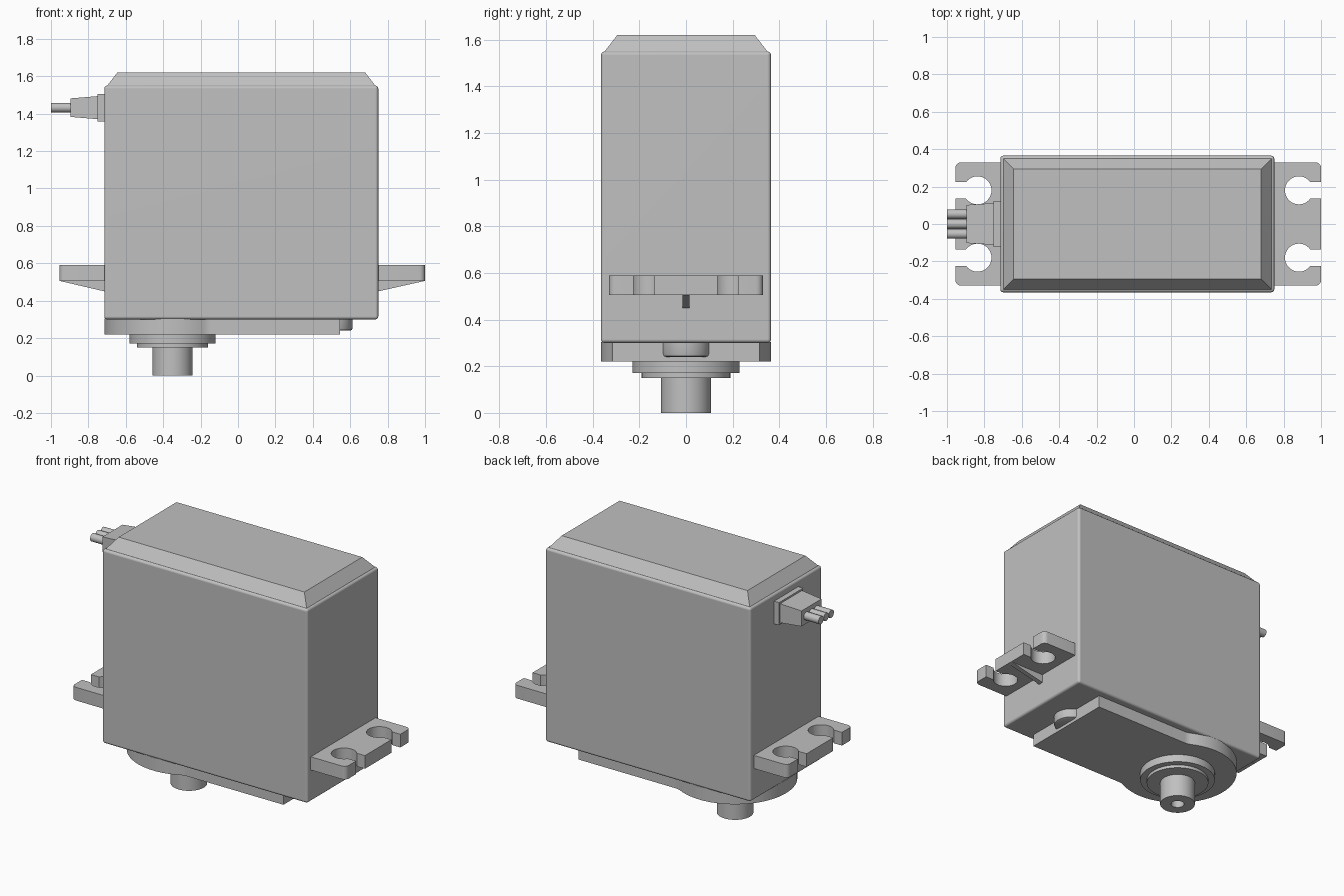
import bpy, bmesh, math
from math import sin, cos, pi

cube = bpy.data.objects.get("Cube")
if cube:
    bpy.data.objects.remove(cube)

grey = bpy.data.materials.new("plain grey")
grey.use_nodes = True
COLOUR = (0.53, 0.53, 0.53, 1)
grey.diffuse_color = COLOUR
grey.node_tree.nodes["Principled BSDF"].inputs["Base Color"].default_value = COLOUR


def finish(bm, name, smooth=True):
    bmesh.ops.recalc_face_normals(bm, faces=bm.faces)
    mesh = bpy.data.meshes.new(name)
    bm.to_mesh(mesh)
    bm.free()
    obj = bpy.data.objects.new(name, mesh)
    bpy.context.collection.objects.link(obj)
    mesh.materials.append(grey)
    if smooth:
        bpy.ops.object.select_all(action='DESELECT')
        obj.select_set(True)
        bpy.context.view_layer.objects.active = obj
        bpy.ops.object.shade_smooth_by_angle(angle=math.radians(35))
    return obj


def arc(cx, cy, r, a0, a1, n):
    steps = [a0 + (a1 - a0) * i / n for i in range(n + 1)]
    return [(cx + r * cos(a), cy + r * sin(a)) for a in steps]


def prism(name, outline, low, high, place=lambda u, v, w: (u, v, w), smooth=True):
    """Extrude a flat outline; place maps outline and depth to x, y, z."""
    bm = bmesh.new()
    face = bm.faces.new([bm.verts.new((u, v, low)) for u, v in outline])
    top = bmesh.ops.extrude_face_region(bm, geom=[face])["geom"]
    for v in top:
        if isinstance(v, bmesh.types.BMVert):
            v.co.z = high
    for v in bm.verts:
        v.co = place(*v.co)
    return finish(bm, name, smooth)


def lathe(name, profile, cx, n=48):
    """Spin a radius and height profile about a vertical axis."""
    bm = bmesh.new()
    pts = [bm.verts.new((cx + r, 0, z)) for r, z in profile]
    edges = [bm.edges.new(pair) for pair in zip(pts, pts[1:])]
    bmesh.ops.spin(bm, geom=pts + edges, cent=(cx, 0, 0), axis=(0, 0, 1),
                   angle=2 * pi, steps=n, use_merge=True)
    bmesh.ops.remove_doubles(bm, verts=bm.verts, dist=0.0001)
    return finish(bm, name)


# Main case: rounded box with a chamfered cap
X0, X1, Y = -0.715, 0.75, 0.365
BOTTOM, SHOULDER, TOP, CHAMFER = 0.30, 1.55, 1.62, 0.07
bm = bmesh.new()
bmesh.ops.create_cube(bm, size=1)
for v in bm.verts:
    v.co = (X1 if v.co.x > 0 else X0, math.copysign(Y, v.co.y),
            SHOULDER if v.co.z > 0 else BOTTOM)
rim = [e for e in bm.edges if min(v.co.z for v in e.verts) < SHOULDER]
bmesh.ops.bevel(bm, geom=rim, offset=0.016, segments=3, profile=0.5, affect='EDGES')
bm.normal_update()
top = max(bm.faces, key=lambda f: f.calc_center_median().z)
cap = bmesh.ops.extrude_discrete_faces(bm, faces=[top])["faces"][0]
old_rim = {v.co.to_tuple(4): v for v in bm.verts if v not in set(cap.verts)}
ring = list(cap.verts)
lower = [old_rim.get(v.co.to_tuple(4)) for v in ring]
for v in ring:
    v.co.x = min(max(v.co.x, X0 + CHAMFER), X1 - CHAMFER)
    v.co.y = min(max(v.co.y, CHAMFER - Y), Y - CHAMFER)
    v.co.z = TOP
bmesh.ops.remove_doubles(bm, verts=bm.verts, dist=0.0005)
case = finish(bm, "main_case")
case.modifiers.new("even_normals", 'WEIGHTED_NORMAL').keep_sharp = True

# Gear cover: narrow plate blending into a round end
AXIS, R, HALF, FILLET = -0.35, 0.364, 0.315, 0.10
dx = math.sqrt((R + FILLET) ** 2 - (HALF + FILLET) ** 2)
t = math.atan2(HALF + FILLET, dx)
side = arc(AXIS + dx, HALF + FILLET, FILLET, -pi / 2, t - pi, 6)
outline = ([(0.545, HALF)] + side + arc(AXIS, 0, R, t, 2 * pi - t, 48)[1:-1]
           + [(x, -y) for x, y in reversed(side)] + [(0.545, -HALF)])
prism("gear_cover", outline, 0.22, 0.305)

# Pivot bump, stepped boss and hollow output shaft
lathe("pivot_bump", [(0, 0.24), (0.093, 0.24), (0.102, 0.244), (0.105, 0.252),
                     (0.105, 0.31), (0, 0.31)], 0.507, 32)
lathe("output_boss", [(0, 0.15), (0.19, 0.15), (0.19, 0.17), (0.23, 0.17),
                      (0.23, 0.23), (0, 0.23)], AXIS)
lathe("output_shaft", [(0, 0.12), (0.04, 0.12), (0.04, 0), (0.107, 0),
                       (0.107, 0.16), (0, 0.16)], AXIS)

# Mounting ears with open screw slots, and a rib below each
for name, s, inner, outer in (("left", 1, X1, 1.0), ("right", -1, -X0, 0.955)):
    gap = math.asin(0.6)
    hole = arc(outer - 0.118, 0.18, 0.075, -gap, gap - 2 * pi, 28)
    half = ([(outer, 0.135)] + hole + [(outer, 0.225)]
            + arc(outer - 0.03, 0.30, 0.03, 0, pi / 2, 5) + [(inner - 0.02, 0.33)])
    outline = half + [(x, -y) for x, y in reversed(half)]
    prism(name + "_mounting_ear", outline, 0.505, 0.59,
          lambda u, v, w: (s * u, v, w))
    rib = [(inner - 0.01, 0.45), (inner, 0.45), (outer, 0.506), (inner - 0.01, 0.506)]
    prism(name + "_ear_rib", rib, -0.016, 0.016,
          lambda u, v, w: (s * u, w, v), smooth=False)

# Cable grommet: flange, tapered boot and three wires
CABLE_Z = 1.432


def along_x(u, v, w):
    return (w, u, CABLE_Z + v)


flange = [(-0.123, -0.073), (0.123, -0.073), (0.123, 0.073), (-0.123, 0.073)]
prism("cable_flange", flange, -0.75, X0 + 0.01, along_x, smooth=False)
boot = [(-0.112, -0.062), (0.112, -0.062), (0.112, 0.062), (-0.112, 0.062)]
taper = lambda u, v, w: along_x(u * (0.91 if w < -0.8 else 1),
                                v * (0.8 if w < -0.8 else 1), w)
prism("cable_boot", boot, -0.895, -0.745, taper, smooth=False)
for i, y in enumerate((-0.053, 0, 0.053)):
    prism("wire_%d" % (i + 1), arc(y, 0, 0.0255, 0, 2 * pi, 20)[:-1],
          -1.0, -0.88, along_x)
